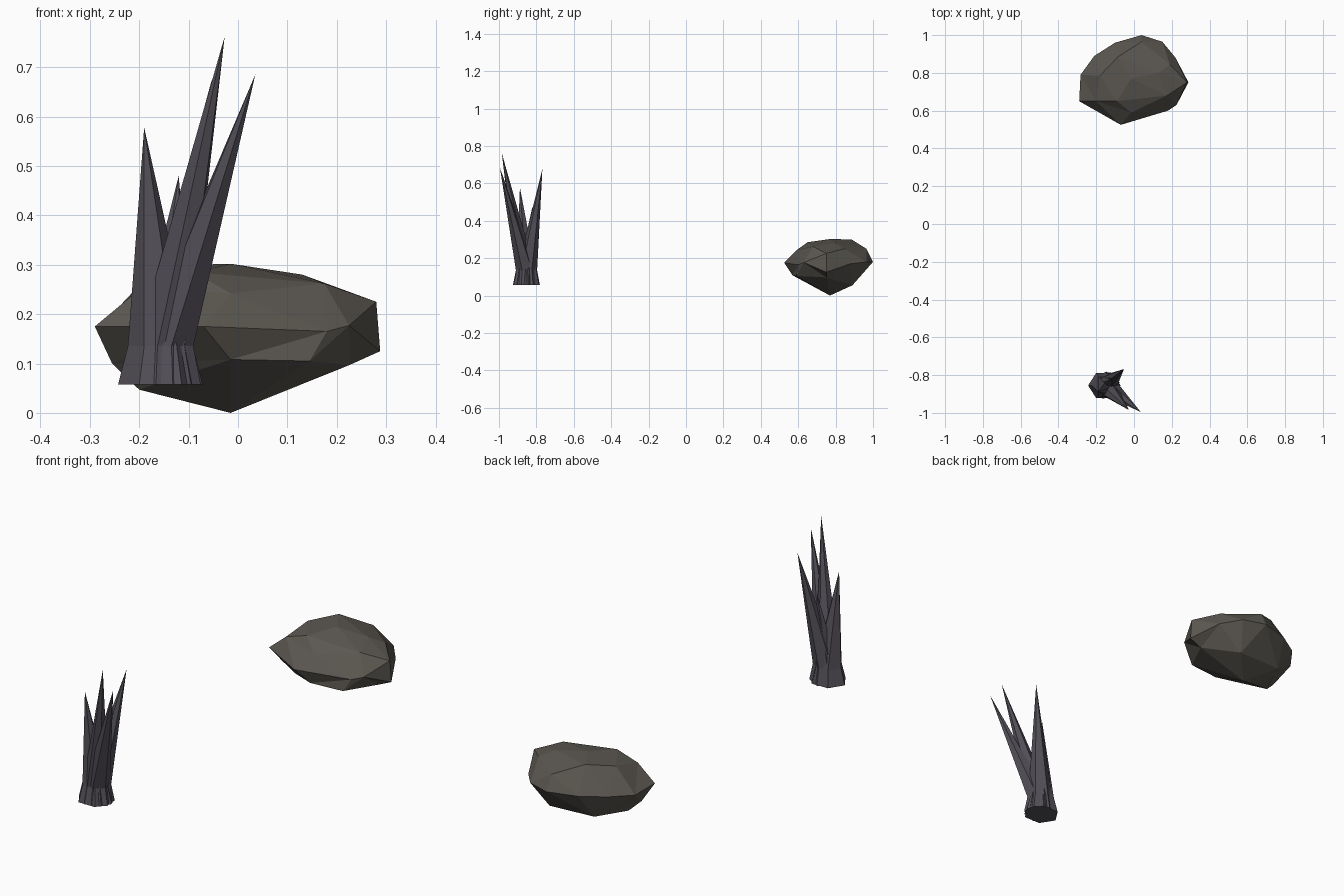
import bpy, bmesh, math
from mathutils import Vector

if "Cube" in bpy.data.objects:
    bpy.data.objects.remove(bpy.data.objects["Cube"])


def material(name, rgb):
    m = bpy.data.materials.new(name)
    m.diffuse_color = (*rgb, 1)
    m.use_nodes = True
    m.node_tree.nodes["Principled BSDF"].inputs["Base Color"].default_value = m.diffuse_color
    return m


def make_object(name, bm, mat):
    bmesh.ops.recalc_face_normals(bm, faces=bm.faces)
    mesh = bpy.data.meshes.new(name)
    bm.to_mesh(mesh)
    bm.free()
    mesh.materials.append(mat)
    obj = bpy.data.objects.new(name, mesh)
    bpy.context.collection.objects.link(obj)
    return obj


stone = material("brown_grey_stone", (0.105, 0.096, 0.082))
slate = material("violet_grey_slate", (0.088, 0.079, 0.098))

# Boulder: facet corners, triangulated around an ellipsoid and then put in place
corners = [
    (-.015, .77, 0),
    (-.2, .72, .047), (-.015, .57, .108), (.145, .59, .105), (.226, .75, .097),
    (.1, .89, .055), (-.13, .88, .06), (-.255, .70, .1),
    (-.29, .65, .175), (-.07, .525, .175), (.18, .60, .165), (.225, .63, .177),
    (.288, .75, .125), (.28, .75, .225), (.22, .88, .17), (.15, .965, .18),
    (.04, 1.0, .18), (-.1, .96, .18), (-.21, .89, .18), (-.283, .79, .17),
    (-.015, .59, .242), (.175, .68, .262), (.19, .845, .25), (.13, .80, .28),
    (.04, .965, .25), (-.015, .77, .302), (-.085, .885, .3), (-.18, .785, .28),
    (-.2, .65, .25), (-.09, .65, .285),
]
center = Vector((0, .765, .155))
bm = bmesh.new()
targets = {}
for c in corners:
    d = Vector(c) - center
    v = bm.verts.new(Vector((d.x / .29, d.y / .24, d.z / .15)).normalized())
    targets[v] = Vector(c)
bmesh.ops.convex_hull(bm, input=bm.verts[:])
for v, p in targets.items():
    v.co = p
make_object("boulder", bm, stone)


# Spikes: six-sided cones with a flared foot, all growing from one root
def spike(name, root, tip, radius, foot, turn, sides=6):
    bm = bmesh.new()
    rings = []
    for z, r in ((.057, foot), (.135, radius)):
        rings.append([bm.verts.new((root[0] + r * math.cos(a), root[1] + r * math.sin(a) * .9, z))
                      for a in (turn + math.tau * i / sides for i in range(sides))])
    apex = bm.verts.new(tip)
    bm.faces.new(rings[0])
    for i in range(sides):
        j = (i + 1) % sides
        bm.faces.new((rings[0][i], rings[0][j], rings[1][j], rings[1][i]))
        bm.faces.new((rings[1][i], rings[1][j], apex))
    make_object(name, bm, slate)


spike("left_spike", (-.157, -.855), (-.19, -.888, .578), .066, .086, 0.0)
spike("tall_spike", (-.153, -.858), (-.027, -.985, .762), .058, .076, 0.35)
spike("right_spike", (-.145, -.858), (.035, -.995, .685), .058, .074, 0.7)
spike("back_spike", (-.148, -.850), (-.053, -.768, .675), .06, .076, 0.5)
spike("short_spike", (-.150, -.848), (-.12, -.82, .48), .058, .074, 0.15)
